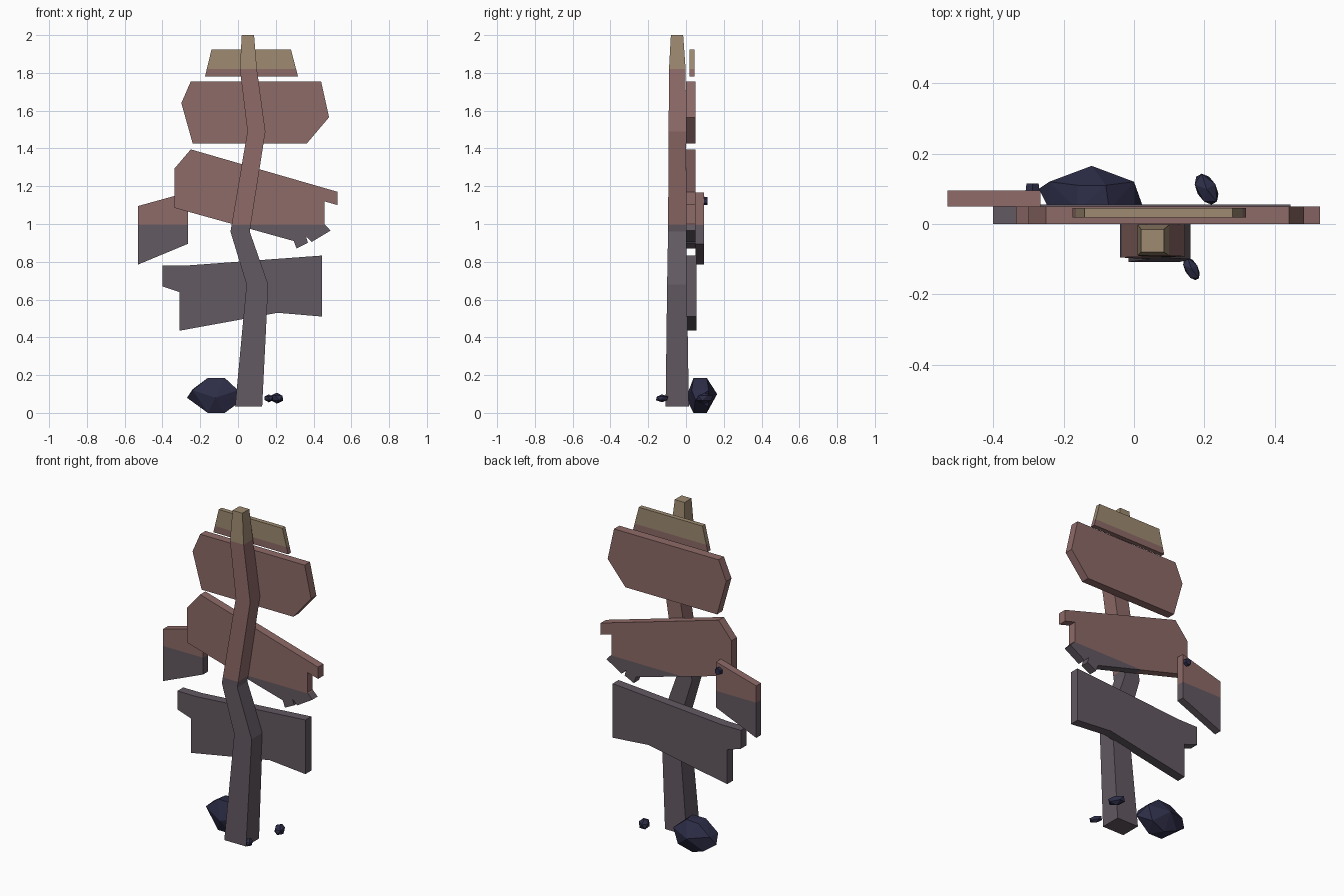
import bpy
import bmesh
from mathutils import Matrix, Vector

default_cube = bpy.data.objects.get("Cube")
if default_cube:
    bpy.data.objects.remove(default_cube, do_unlink=True)


def make_material(name, colour):
    material = bpy.data.materials.new(name)
    material.use_nodes = True
    rgba = (*colour, 1)
    material.diffuse_color = rgba
    material.node_tree.nodes["Principled BSDF"].inputs["Base Color"].default_value = rgba
    return material


dusk = make_material("dusk purple wood", (.125, .1, .122))
rose = make_material("rose wood", (.27, .145, .138))
tan = make_material("tan wood", (.34, .255, .165))
navy = make_material("navy stone", (.026, .026, .064))

# Heights where the wood changes colour
LOW_BAND, HIGH_BAND = .995, 1.82


def add_object(name, bm, materials):
    bmesh.ops.recalc_face_normals(bm, faces=bm.faces)
    mesh = bpy.data.meshes.new(name)
    bm.to_mesh(mesh)
    bm.free()
    for material in materials:
        mesh.materials.append(material)
    obj = bpy.data.objects.new(name, mesh)
    bpy.context.collection.objects.link(obj)
    return obj


def add_wood(name, bm):
    """Cut the wood at the colour bands and colour each face by height."""
    bmesh.ops.triangulate(bm, faces=[f for f in bm.faces if len(f.verts) > 4])
    for height in (LOW_BAND, HIGH_BAND):
        geometry = bm.verts[:] + bm.edges[:] + bm.faces[:]
        bmesh.ops.bisect_plane(bm, geom=geometry, dist=.0001,
                               plane_co=(0, 0, height), plane_no=(0, 0, 1))
    for face in bm.faces:
        z = face.calc_center_median().z
        face.material_index = (z > LOW_BAND) + (z > HIGH_BAND)
    return add_object(name, bm, (dusk, rose, tan))


def add_plank(name, outline, front, back):
    """Extrude a front outline through the thickness of a board."""
    bm = bmesh.new()
    face = bm.faces.new([bm.verts.new((x, front, z)) for x, z in outline])
    extruded = bmesh.ops.extrude_face_region(bm, geom=[face], use_keep_orig=True)
    moved = [v for v in extruded["geom"] if isinstance(v, bmesh.types.BMVert)]
    bmesh.ops.translate(bm, verts=moved, vec=(0, back - front, 0))
    return add_wood(name, bm)


# Crooked, tapering post: height, left and right edge, front and back edge
sections = [
    (.035, -.015, .128, -.108, .015),
    (.68, .045, .16, -.1, .005),
    (.96, -.04, .062, -.095, 0),
    (1.49, .05, .145, -.092, 0),
    (1.82, .01, .1, -.09, -.002),
    (2, .02, .085, -.08, -.015),
]
bm = bmesh.new()
rings = [[bm.verts.new((x, y, z)) for x, y in ((a, c), (b, c), (b, d), (a, d))]
         for z, a, b, c, d in sections]
for lower, upper in zip(rings, rings[1:]):
    for i in range(4):
        j = (i + 1) % 4
        bm.faces.new((lower[i], lower[j], upper[j], upper[i]))
bm.faces.new(rings[0])
bm.faces.new(rings[-1])
add_wood("crooked_post", bm)

# Sign boards, from the top down
add_plank("top_board",
          [(-.14, 1.925), (.28, 1.925), (.318, 1.78), (-.175, 1.78)], .018, .045)
add_plank("upper_board",
          [(-.25, 1.755), (.44, 1.755), (.482, 1.565), (.365, 1.427),
           (-.24, 1.427), (-.3, 1.64)], 0, .05)
add_plank("broken_middle_board",
          [(-.25, 1.395), (.528, 1.17), (.528, 1.1), (.457, 1.12), (.457, 1),
           (.49, .965), (.39, .905), (.36, .935), (.37, .9), (.31, .87),
           (.295, .91), (-.335, 1.085), (-.335, 1.295)], 0, .05)
add_plank("small_side_board",
          [(-.53, 1.095), (-.265, 1.168), (-.265, .895), (-.53, .785)], .05, .095)
add_plank("lower_board",
          [(-.4, .78), (-.275, .78), (.445, .833), (.445, .51), (.21, .53),
           (-.31, .435), (-.31, .64), (-.4, .67)], 0, .055)

# Nail in the back of the side board
bm = bmesh.new()
bmesh.ops.create_cone(bm, cap_ends=True, segments=6, radius1=.023, radius2=.02,
                      depth=.024, matrix=Matrix.Translation((-.288, .103, 1.122))
                      @ Matrix.Rotation(-1.5708, 4, "X"))
add_object("nail", bm, [navy])

# Faceted boulder behind the post
boulder = [
    (-.27, .1, .08), (-.24, .12, .125), (-.24, .04, .12), (-.16, .04, .185),
    (-.07, .04, .185), (-.16, .11, .18), (-.08, .11, .185), (-.12, .165, .1),
    (0, .12, .12), (.025, .05, .07), (0, .03, .12), (-.16, .04, 0),
    (-.07, .04, 0), (-.12, .11, 0), (-.12, 0, .08), (-.2, .12, .03), (-.03, .12, .03),
]
bm = bmesh.new()
for point in boulder:
    bm.verts.new(point)
hull = bmesh.ops.convex_hull(bm, input=bm.verts)
loose = {v for v in hull["geom_interior"] if isinstance(v, bmesh.types.BMVert)}
bmesh.ops.delete(bm, geom=list(loose), context="VERTS")
add_object("boulder", bm, [navy])


def add_pebble(name, centre, size, turn):
    bm = bmesh.new()
    place = (Matrix.Translation(centre) @ Matrix.Rotation(turn, 4, "Z")
             @ Matrix.Diagonal(Vector((*size, 1))))
    bmesh.ops.create_icosphere(bm, subdivisions=1, radius=1, matrix=place)
    return add_object(name, bm, [navy])


# Pebbles beside the post
add_pebble("back_pebble", (.206, .099, .078), (.032, .053, .029), .5)
add_pebble("front_pebble", (.163, -.127, .077), (.021, .04, .021), .5)
